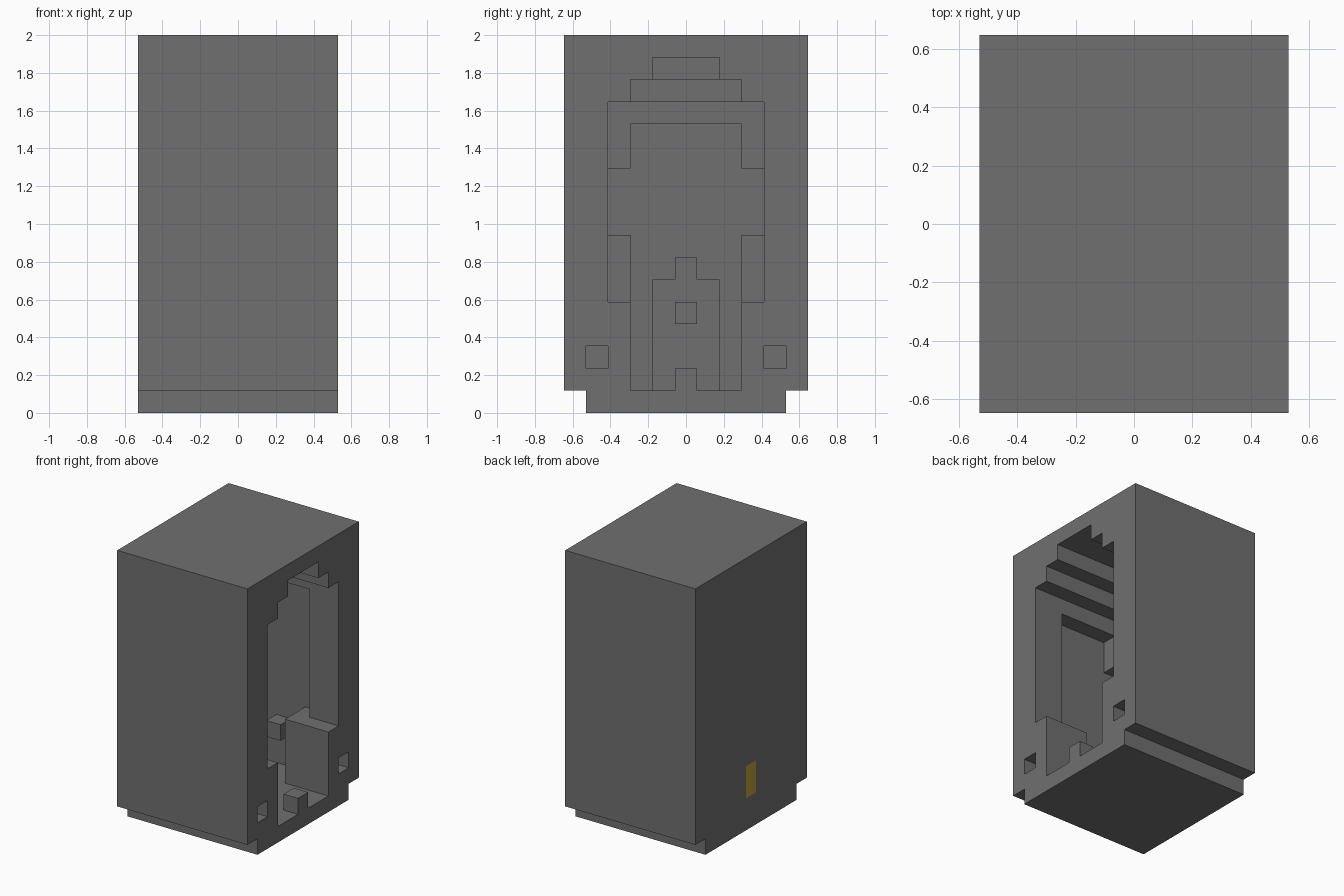
import bpy, bmesh
from mathutils import Vector

U = 2 / 17                      # one block
DEEP, WIDE, TALL = 9, 11, 17    # blocks along x, y, z

if "Cube" in bpy.data.objects:
    bpy.data.objects.remove(bpy.data.objects["Cube"])


def material(name, color):
    m = bpy.data.materials.new(name)
    m.use_nodes = True
    m.diffuse_color = (*color, 1)
    bsdf = next(n for n in m.node_tree.nodes if n.type == 'BSDF_PRINCIPLED')
    bsdf.inputs["Base Color"].default_value = (*color, 1)
    bsdf.inputs["Roughness"].default_value = 0.9
    return m


stone = material("grey stone", (0.165, 0.16, 0.165))
gold = material("gold", (0.52, 0.35, 0.046))


def finish(name, bm, mat):
    mesh = bpy.data.meshes.new(name)
    bm.to_mesh(mesh)
    bm.free()
    mesh.materials.append(mat)
    obj = bpy.data.objects.new(name, mesh)
    bpy.context.collection.objects.link(obj)
    return obj


def block(name, d0, d1, y0, y1, z0, z1, mat=stone):
    """Box given in blocks; d is the depth behind the open (+x) side."""
    bm = bmesh.new()
    bmesh.ops.create_cube(bm, size=1)
    size = Vector((d1 - d0, y1 - y0, z1 - z0))
    mid = Vector((DEEP / 2 - (d0 + d1) / 2, (y0 + y1) / 2, (z0 + z1) / 2))
    for v in bm.verts:
        v.co = (v.co * size + mid) * U
    return finish(name, bm, mat)


# Hollows, mirrored in y: depth from, depth to, half width, bottom, top
HOLLOWS = [
    (0, 3, 2.5, 1, 5), (0, 2, 3.5, 5, 13),              # doorway
    (2, 3, 4.5, 5, 13), (3, 6, 4.5, 1, 13),             # chamber
    (6, 7, 4.5, 8, 11), (6, 7, 3.5, 1, 13),             # rounded back
    (7, 8, 3.5, 8, 11), (7, 8, 2.5, 1, 13),
    (0, 7, 3.5, 13, 14), (0, 6, 2.5, 14, 15), (0, 5, 1.5, 15, 16),  # stepped vault
    (8, 9, 0.5, 2, 4),                                  # pocket for the gold inlay
]


def solid(d, y, z):
    """Whether the shell fills the block at depth d, centre y, layer z."""
    if not (0 <= d < DEEP and abs(y) < WIDE / 2 and 0 <= z < TALL):
        return False
    if z == 0 and abs(y) > 4.5:                         # recessed foot
        return False
    if d == 0 and z == 2 and abs(y) == 4:               # small square sockets
        return False
    return not any(a <= d < b and abs(y) < w and lo <= z < hi
                   for a, b, w, lo, hi in HOLLOWS)


# Shell: outer box with the stepped chamber carved out
bm = bmesh.new()
for d in range(DEEP):
    for y in range(-5, 6):
        for z in range(TALL):
            if not solid(d, y, z):
                continue
            centre = Vector((DEEP / 2 - d - 0.5, y, z + 0.5))
            for axis in range(3):
                for sign in (-1, 1):
                    n = Vector((0, 0, 0))
                    n[axis] = sign
                    if solid(d - int(n.x), y + int(n.y), z + int(n.z)):
                        continue
                    s = Vector((0, 0, 0))
                    s[(axis + 1) % 3] = 1
                    t = n.cross(s)
                    corners = (-s - t, s - t, s + t, t - s)
                    bm.faces.new([bm.verts.new((centre + (n + c) / 2) * U)
                                  for c in corners])
bmesh.ops.remove_doubles(bm, verts=bm.verts, dist=U / 100)
finish("shell", bm, stone)

# Doorstep and the hearth against the back wall
block("doorstep", 0, 1, -0.5, 0.5, 1, 2)
block("hearth", 7, 8, -1.5, 1.5, 1, 6)
block("hearth_finial", 7, 8, -0.5, 0.5, 6, 7)
block("hearth_knob", 6, 7, -0.5, 0.5, 4, 5)

# Brackets on the chamber's side walls
for side, name in ((1, "back_bracket"), (-1, "front_bracket")):
    block(name, 4, 5, *sorted((side * 3.5, side * 4.5)), 3, 4)

# Gold inlay flush with the closed side
block("gold_inlay", 8, 9, -0.5, 0.5, 2, 4, gold)
